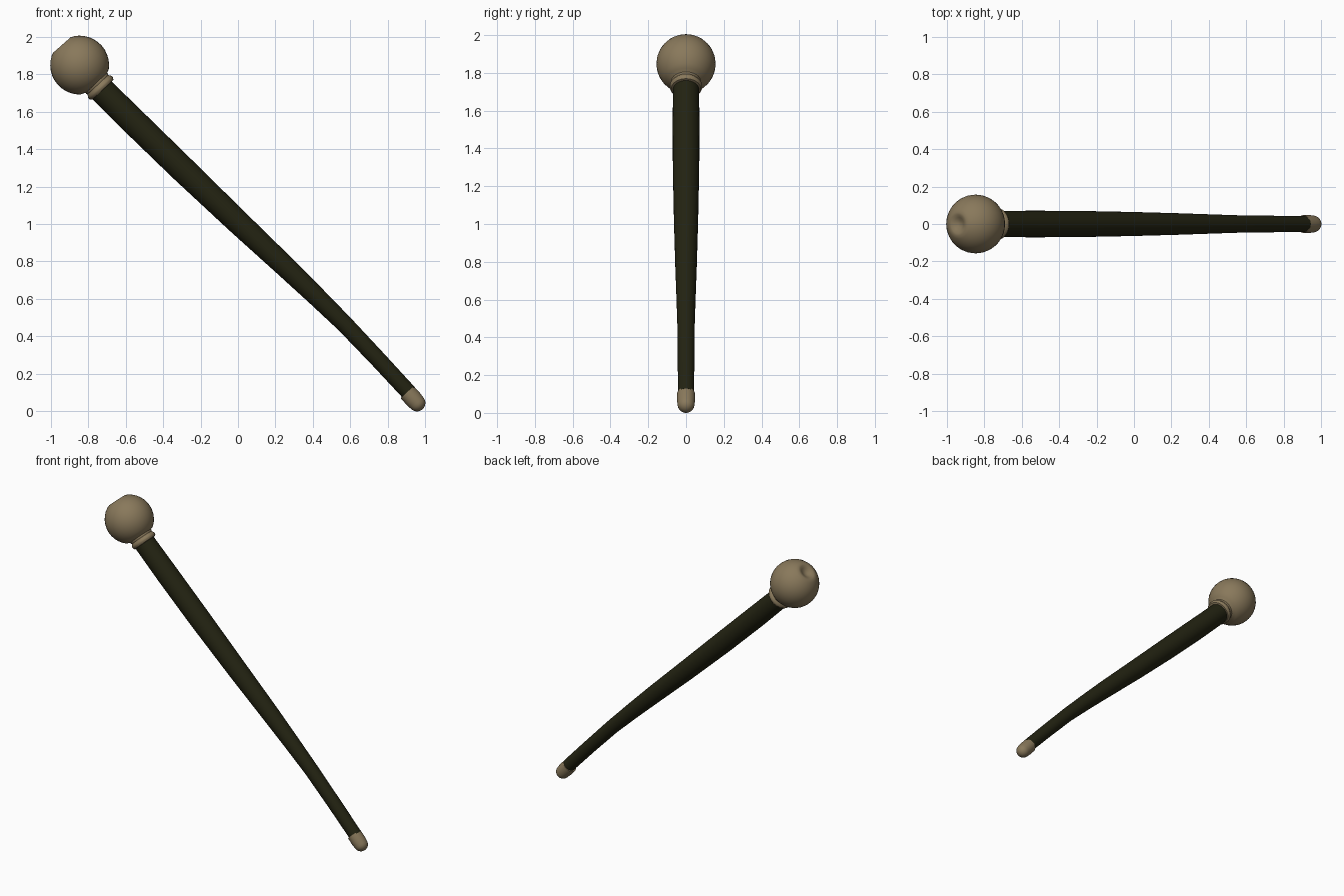
import bpy, bmesh, math
from mathutils import Vector

if "Cube" in bpy.data.objects:
    bpy.data.objects.remove(bpy.data.objects["Cube"])

SIDES = 32

def material(name, rgb):
    m = bpy.data.materials.new(name)
    m.diffuse_color = (*rgb, 1)
    m.use_nodes = True
    m.node_tree.nodes["Principled BSDF"].inputs["Base Color"].default_value = m.diffuse_color
    return m

tan_horn = material("tan horn", (0.25, 0.19, 0.105))
dark_wood = material("dark wood", (0.017, 0.017, 0.006))

def swept(name, path, mat, angle=40):
    """Round tube through (x, z, radius) rings in the y = 0 plane; list holds (x, z, r, tangent)."""
    bm = bmesh.new()
    rings = []
    for x, z, r, d in path:
        n = Vector((-d.z, 0, d.x))
        c = Vector((x, 0, z))
        if r == 0:
            rings.append([bm.verts.new(c)])
        else:
            rings.append([bm.verts.new(c + r * (math.cos(a) * n + math.sin(a) * Vector((0, 1, 0))))
                          for a in (2 * math.pi * i / SIDES for i in range(SIDES))])
    for a, b in zip(rings, rings[1:]):
        for i in range(SIDES):
            j = (i + 1) % SIDES
            quad = [a[i % len(a)], a[j % len(a)], b[j % len(b)], b[i % len(b)]]
            bm.faces.new(list(dict.fromkeys(quad)))
    for ring in (rings[0], rings[-1]):
        if len(ring) > 1:
            bm.faces.new(ring)
    bmesh.ops.recalc_face_normals(bm, faces=bm.faces)
    me = bpy.data.meshes.new(name)
    bm.to_mesh(me)
    bm.free()
    me.materials.append(mat)
    ob = bpy.data.objects.new(name, me)
    bpy.context.collection.objects.link(ob)
    bpy.ops.object.select_all(action='DESELECT')
    ob.select_set(True)
    bpy.context.view_layer.objects.active = ob
    bpy.ops.object.shade_smooth_by_angle(angle=math.radians(angle))
    return ob

def straight(name, origin, d, profile, mat):
    d = Vector((d[0], 0, d[1])).normalized()
    swept(name, [(origin[0] + t * d.x, origin[1] + t * d.z, r, d) for t, r in profile], mat)

# Knob: ball with a small dimple in its flattened end
ball = [(-0.157 * math.cos(math.radians(a)), 0.157 * math.sin(math.radians(a)))
        for a in range(30, 141, 10)]
knob = [(-0.122, 0), (-0.125, 0.018), (-0.135, 0.035), (-0.142, 0.05), (-0.143, 0.062)] + ball
straight("knob", (-0.845, 1.848), (0.66, -0.75), knob + [(0.13, 0.078), (0.14, 0.07)], tan_horn)

# Collar: ring with a groove below the knob
straight("collar", (-0.845, 1.848), (0.68, -0.73),
         [(0.115, 0.07), (0.123, 0.077), (0.135, 0.079), (0.143, 0.076), (0.15, 0.08),
          (0.16, 0.086), (0.17, 0.085), (0.18, 0.078), (0.182, 0.06)], tan_horn)

# Shaft: tapered and slightly bowed
pts = [(-0.735, 1.723, 0.069), (-0.55, 1.54, 0.071), (-0.3, 1.297, 0.070), (0, 1.01, 0.064),
       (0.25, 0.775, 0.057), (0.42, 0.612, 0.051), (0.57, 0.465, 0.046), (0.75, 0.275, 0.044),
       (0.912, 0.1, 0.043)]
path = []
for i, (x, z, r) in enumerate(pts):
    p, q = pts[max(i - 1, 0)], pts[min(i + 1, len(pts) - 1)]
    path.append((x, z, r, Vector((q[0] - p[0], 0, q[1] - p[1])).normalized()))
swept("shaft", path, dark_wood)

# Tip: rounded ferrule
dome = [(0.045 * math.sin(math.radians(a)), 0.045 * math.cos(math.radians(a)))
        for a in range(0, 90, 15)]
straight("tip", (0.955, 0.045), (0.67, -0.74),
         [(-0.078, 0.03), (-0.078, 0.047), (-0.03, 0.048)] + dome + [(0.045, 0)], tan_horn)
